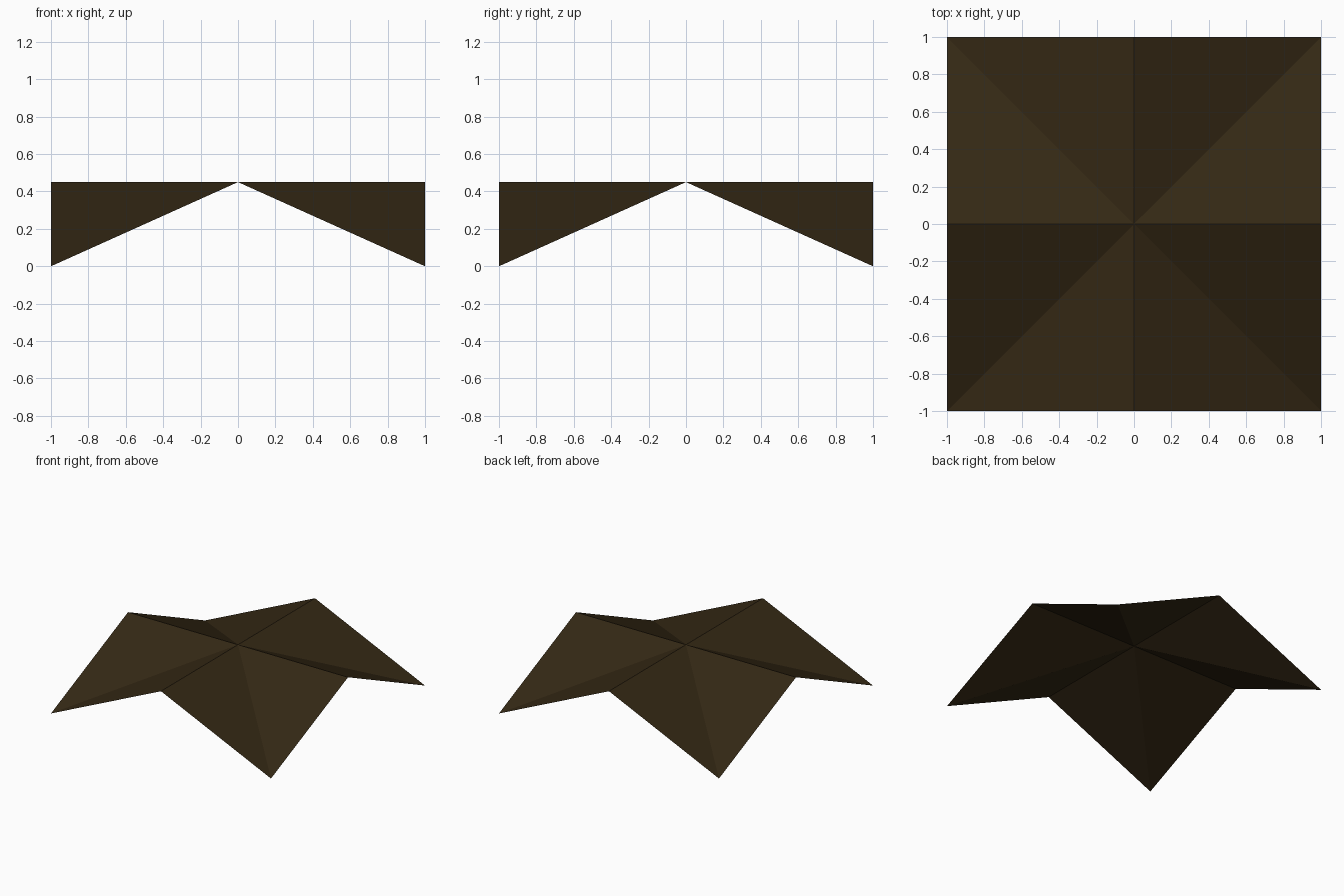
import bpy
import bmesh
from math import cos, sin, pi, sqrt

# Remove the default cube
cube = bpy.data.objects.get("Cube")
if cube:
    bpy.data.objects.remove(cube, do_unlink=True)

HEIGHT = 0.45

# Dark brown cloth
brown = bpy.data.materials.new("dark brown")
brown.use_nodes = True
colour = (0.034, 0.021, 0.007, 1)
brown.diffuse_color = colour
bsdf = brown.node_tree.nodes["Principled BSDF"]
bsdf.inputs["Base Color"].default_value = colour
bsdf.inputs["Roughness"].default_value = 1.0

# Square canopy: eight folds around the peak, with drooping corners
bm = bmesh.new()
peak = bm.verts.new((0, 0, HEIGHT))
rim = []
for i in range(8):
    corner = i % 2 == 1
    radius = sqrt(2) if corner else 1
    angle = i * pi / 4
    z = 0 if corner else HEIGHT
    rim.append(bm.verts.new((radius * cos(angle), radius * sin(angle), z)))
for i in range(8):
    bm.faces.new((peak, rim[i], rim[(i + 1) % 8]))

mesh = bpy.data.meshes.new("folded_canopy")
bm.to_mesh(mesh)
bm.free()
mesh.materials.append(brown)
canopy = bpy.data.objects.new("folded_canopy", mesh)
bpy.context.collection.objects.link(canopy)
